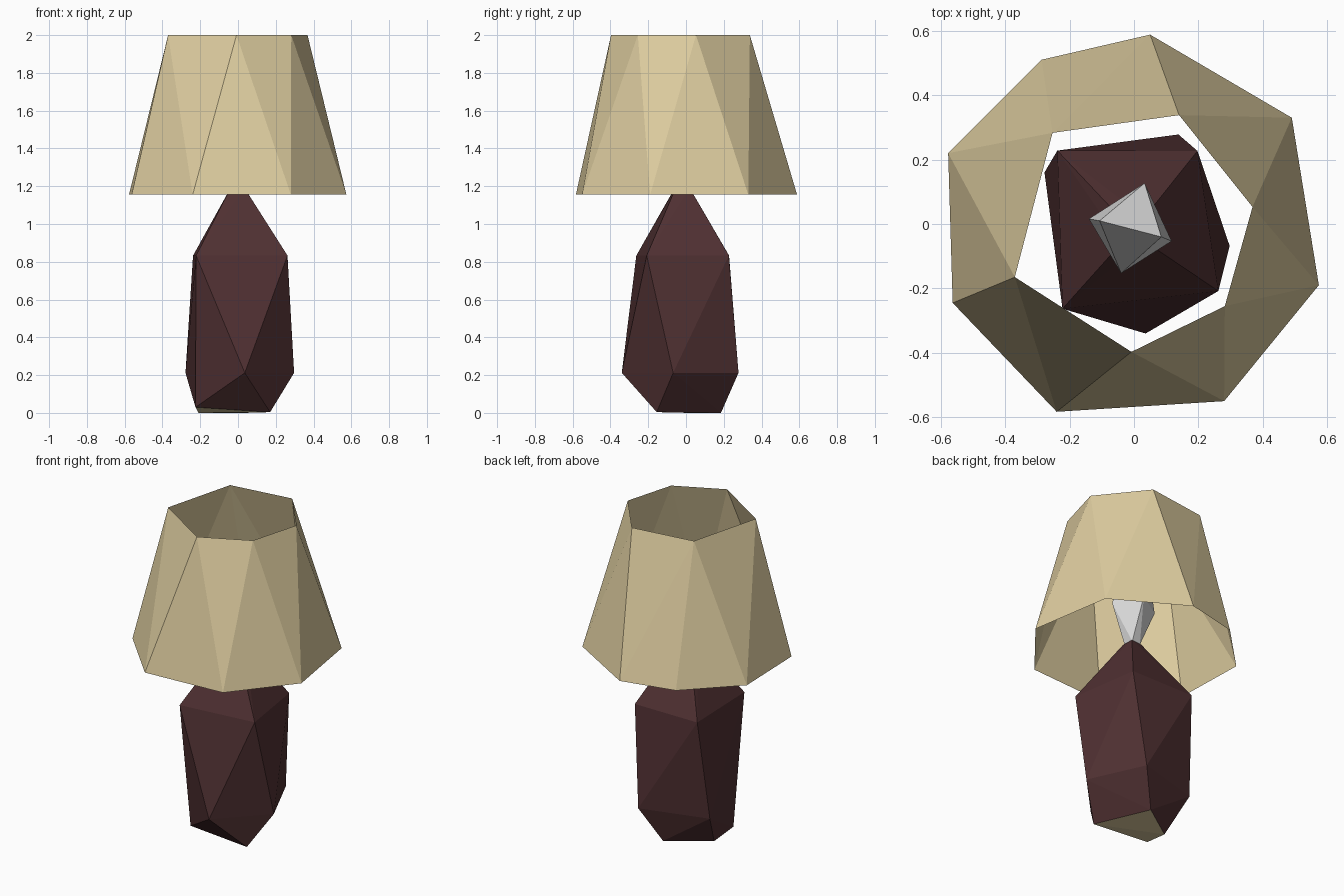
import bpy, bmesh

if "Cube" in bpy.data.objects:
    bpy.data.objects.remove(bpy.data.objects["Cube"])


def material(name, rgb):
    m = bpy.data.materials.new(name)
    m.diffuse_color = (*rgb, 1)
    m.use_nodes = True
    m.node_tree.nodes["Principled BSDF"].inputs["Base Color"].default_value = m.diffuse_color
    return m


beige = material("warm beige", (0.73, 0.61, 0.35))
maroon = material("dark maroon", (0.08, 0.03, 0.032))
white = material("pale grey", (0.72, 0.72, 0.72))


def ring(z, *pts):
    return [(x, y, z) for x, y in pts]


def faceted(name, points, mats, open_ends=False, under=False):
    """Low-poly skin around a few rings; optionally open ended or with a coloured underside."""
    bm = bmesh.new()
    for p in points:
        bm.verts.new(p)
    bmesh.ops.convex_hull(bm, input=bm.verts[:])
    bmesh.ops.recalc_face_normals(bm, faces=bm.faces[:])
    if open_ends:
        caps = [f for f in bm.faces if abs(f.normal.z) > 0.95]
        bmesh.ops.delete(bm, geom=caps, context='FACES')
    if under:
        for f in bm.faces:
            if f.normal.z < -0.88:
                f.material_index = 1
    me = bpy.data.meshes.new(name)
    bm.to_mesh(me)
    bm.free()
    for m in mats:
        me.materials.append(m)
    ob = bpy.data.objects.new(name, me)
    bpy.context.collection.objects.link(ob)
    return ob


# Lampshade: eight-sided rim rising to a six-sided opening
faceted("lampshade",
        ring(1.155, (0.05, 0.588), (0.49, 0.33), (0.574, -0.19), (0.28, -0.55),
             (-0.24, -0.583), (-0.563, -0.245), (-0.577, 0.22), (-0.287, 0.51))
        + ring(2.0, (0.14, 0.338), (-0.253, 0.283), (-0.37, -0.165),
               (-0.008, -0.397), (0.282, -0.255), (0.368, 0.053)),
        [beige], open_ends=True)

# Neck where the base meets the bulb
neck = [(0.032, 0.02), (-0.038, 0.015), (-0.04, -0.06), (0.035, -0.055)]

# Lamp base: uneven four-sided rings, with a beige underside
faceted("lamp_base",
        [(-0.225, -0.15, 0.03), (0.17, -0.155, 0.004), (0.03, 0.185, 0), (-0.21, 0.02, 0)]
        + ring(0.212, (-0.278, 0.16), (0.138, 0.278), (0.297, -0.068), (0.036, -0.34))
        + ring(0.833, (-0.238, 0.228), (0.197, 0.227), (0.262, -0.208), (-0.222, -0.263))
        + ring(1.19, *neck),
        [maroon, beige], under=True)

# Bulb: narrow foot, wide middle, ridge on top
faceted("bulb",
        ring(1.185, *[(x * 0.85, y * 0.85) for x, y in neck])
        + ring(1.43, (0.033, 0.127), (-0.14, 0.016), (-0.04, -0.153), (0.117, -0.053))
        + ring(1.66, (-0.107, 0.01), (0.085, -0.04)),
        [white])
